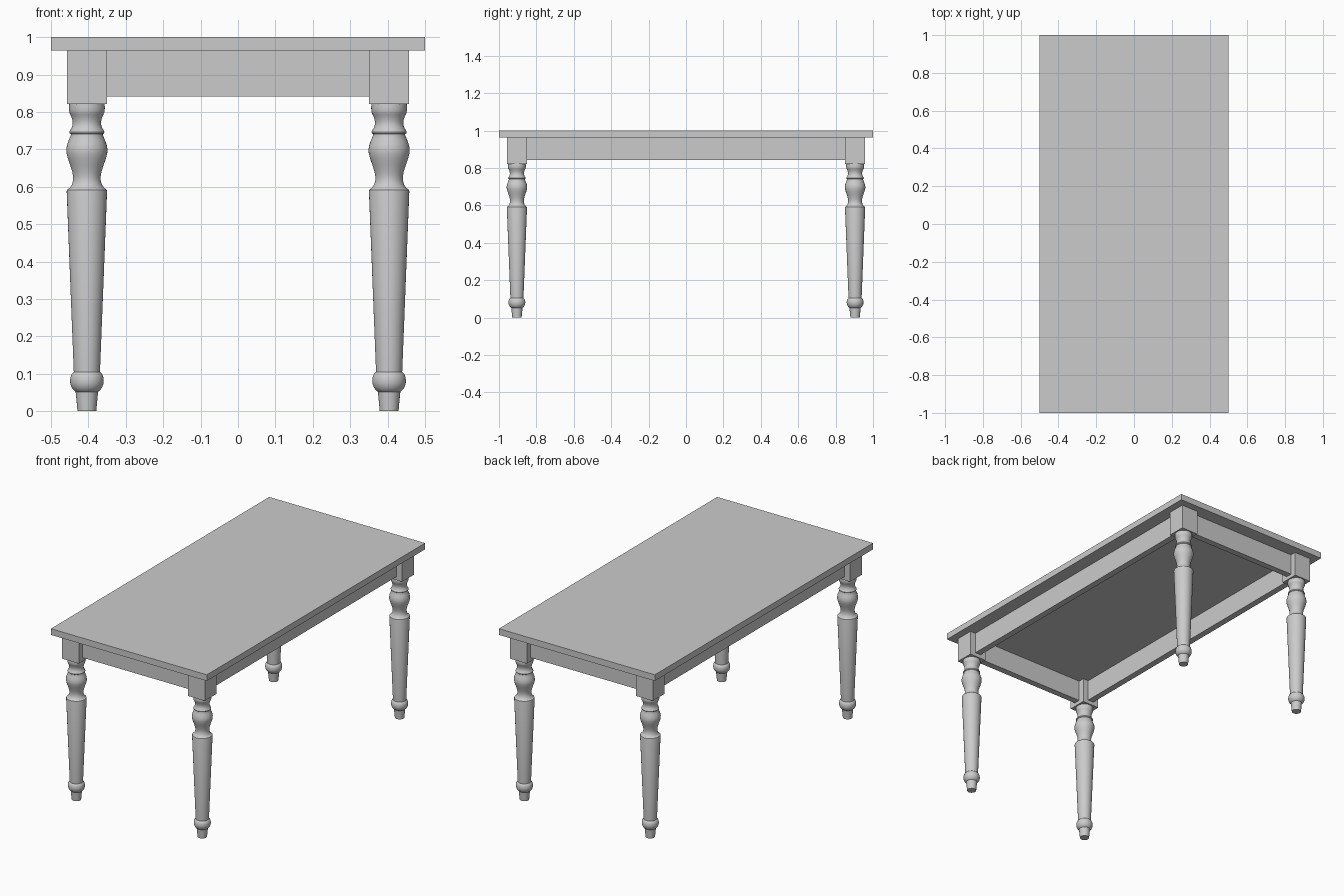
import bpy, bmesh, math
from mathutils import Vector

if "Cube" in bpy.data.objects:
    bpy.data.objects.remove(bpy.data.objects["Cube"])

LEG_X, LEG_Y = 0.404, 0.904
BLOCK = 0.107
TOP_Z = 0.964


def box(name, center, size):
    bm = bmesh.new()
    bmesh.ops.create_cube(bm, size=1)
    bmesh.ops.scale(bm, vec=size, verts=bm.verts)
    bmesh.ops.translate(bm, vec=center, verts=bm.verts)
    me = bpy.data.meshes.new(name)
    bm.to_mesh(me)
    bm.free()
    ob = bpy.data.objects.new(name, me)
    bpy.context.collection.objects.link(ob)
    return ob


def lathe(name, profile, loc, steps=40):
    bm = bmesh.new()
    verts = [bm.verts.new((r, 0, z)) for r, z in profile]
    edges = [bm.edges.new(p) for p in zip(verts, verts[1:])]
    bmesh.ops.spin(bm, geom=verts + edges, cent=(0, 0, 0), axis=(0, 0, 1),
                   angle=math.tau, steps=steps)
    bmesh.ops.remove_doubles(bm, verts=bm.verts, dist=1e-5)
    bmesh.ops.recalc_face_normals(bm, faces=bm.faces)
    me = bpy.data.meshes.new(name)
    bm.to_mesh(me)
    bm.free()
    ob = bpy.data.objects.new(name, me)
    ob.location = loc
    bpy.context.collection.objects.link(ob)
    bpy.ops.object.select_all(action='DESELECT')
    ob.select_set(True)
    bpy.context.view_layer.objects.active = ob
    bpy.ops.object.shade_smooth_by_angle(angle=math.radians(35))
    return ob


# Turned leg profile (radius, height), foot to collar
profile = [
    (0, 0), (0.025, 0), (0.030, 0.052),                        # foot
    (0.034, 0.055), (0.040, 0.062), (0.044, 0.072),            # ankle ball
    (0.045, 0.081), (0.044, 0.091), (0.041, 0.099), (0.035, 0.105),
    (0.054, 0.588), (0.053, 0.592), (0.046, 0.597),            # tapered shaft
    (0.040, 0.606), (0.037, 0.617), (0.037, 0.628),            # waist
    (0.039, 0.640), (0.045, 0.659), (0.051, 0.676),            # vase bulb
    (0.0545, 0.690), (0.055, 0.700), (0.053, 0.712),
    (0.048, 0.726), (0.043, 0.738),
    (0.043, 0.741), (0.046, 0.743), (0.047, 0.747), (0.045, 0.751),  # bead
    (0.041, 0.757), (0.038, 0.766), (0.038, 0.776), (0.041, 0.786),  # cove
    (0.044, 0.793), (0.046, 0.797), (0.0475, 0.803), (0.048, 0.812),  # collar
    (0.047, 0.822), (0, 0.822),
]

# Table top
box("table_top", (0, 0, (1 + TOP_Z) / 2), (1, 2, 1 - TOP_Z))

# Four legs, each a turned part below a square block
for sx, side in ((-1, "left"), (1, "right")):
    for sy, end in ((-1, "front"), (1, "back")):
        x, y = sx * LEG_X, sy * LEG_Y
        lathe(f"{end}_{side}_leg", profile, (x, y, 0))
        box(f"{end}_{side}_leg_block", (x, y, (0.821 + TOP_Z) / 2),
            (BLOCK, BLOCK, TOP_Z - 0.821))

# Apron rails between the blocks
az, ah, thick = (0.842 + TOP_Z) / 2, TOP_Z - 0.842, 0.037
for s, end, side in ((-1, "front", "left"), (1, "back", "right")):
    box(f"{end}_apron", (0, s * LEG_Y, az), (2 * LEG_X - BLOCK, thick, ah))
    box(f"{side}_apron", (s * LEG_X, 0, az), (thick, 2 * LEG_Y - BLOCK, ah))
